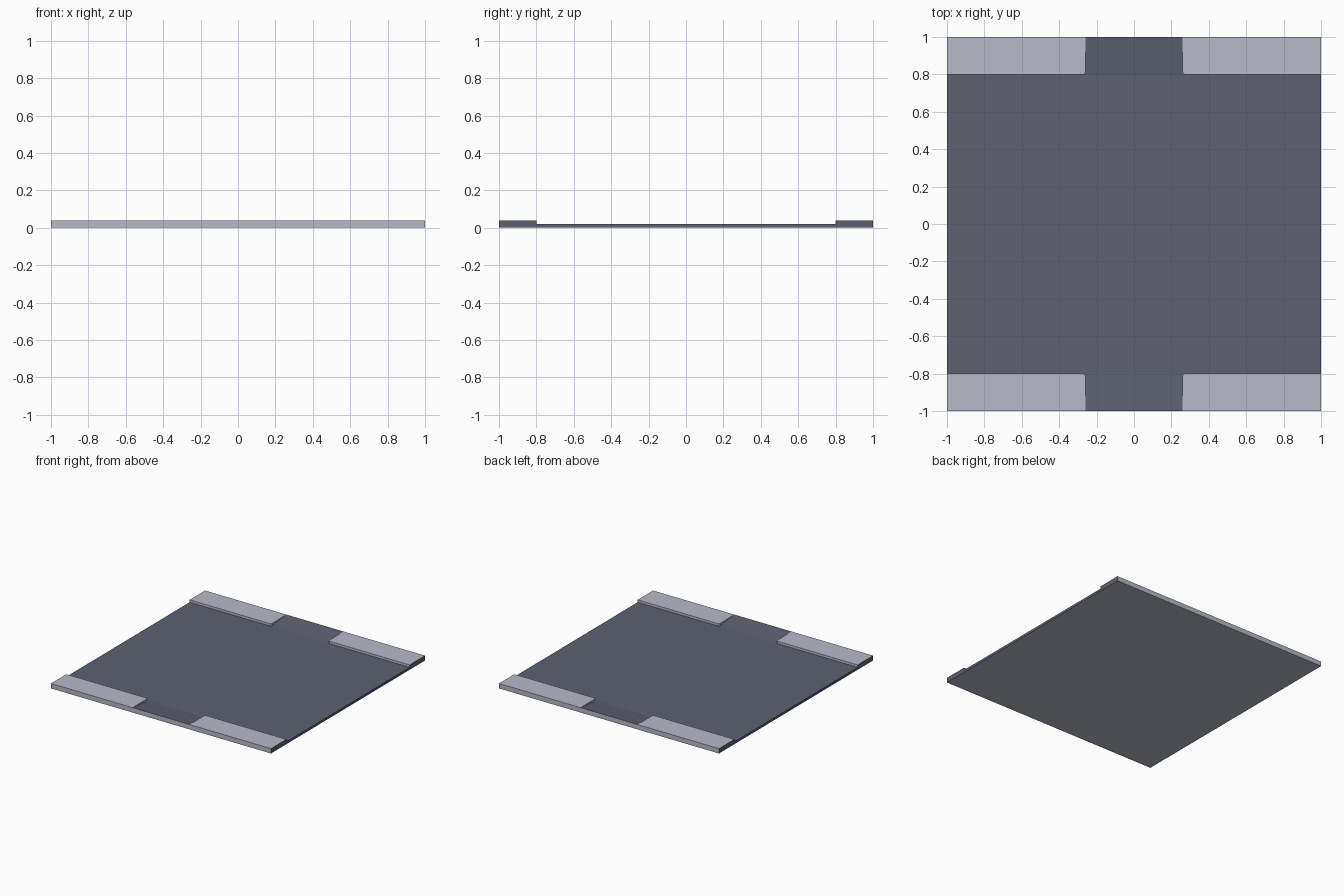
import bpy

if "Cube" in bpy.data.objects:
    bpy.data.objects.remove(bpy.data.objects["Cube"])


def material(name, rgb):
    m = bpy.data.materials.new(name)
    m.diffuse_color = (*rgb, 1.0)
    m.use_nodes = True
    m.node_tree.nodes["Principled BSDF"].inputs["Base Color"].default_value = m.diffuse_color
    return m


ASPHALT = material("dark asphalt", (0.109, 0.117, 0.165))
CONCRETE = material("light concrete", (0.479, 0.491, 0.584))

ROAD_Z, CURB_Z = 0.02, 0.04   # heights of road and pavement
EDGE, GAP, CH = 0.8, 0.26, 0.01  # curb line, half driveway width, corner cut


def quarter(name, faces):
    """Build the +x +y quarter of a part and mirror it over both axes.
    Each face is (material slot, points in counter-clockwise order)."""
    verts, polys, index = [], [], {}
    for _, pts in faces:
        poly = []
        for p in pts:
            if p not in index:
                index[p] = len(verts)
                verts.append(p)
            poly.append(index[p])
        polys.append(poly)
    mesh = bpy.data.meshes.new(name)
    mesh.from_pydata(verts, [], polys)
    mesh.materials.append(ASPHALT)
    mesh.materials.append(CONCRETE)
    for poly, (slot, _) in zip(mesh.polygons, faces):
        poly.material_index = slot
    obj = bpy.data.objects.new(name, mesh)
    bpy.context.collection.objects.link(obj)
    mod = obj.modifiers.new("mirror", 'MIRROR')
    mod.use_axis = (True, True, False)
    mod.merge_threshold = 0.0001


def wall(slot, a, b, top_a, top_b, low_a=0.0, low_b=0.0):
    """Upright face from plan point a to b, seen with a on the left."""
    return (slot, [(*a, low_a), (*b, low_b), (*b, top_b), (*a, top_a)])


# Plan points along the curb line and the driveway cut
side = (GAP + CH, EDGE)
cut = (GAP, EDGE + CH)
outer = (GAP, 1.0)
ramp_z = ROAD_Z + (CURB_Z - ROAD_Z) * CH / (1 - EDGE)

# Road bed: dark top and ends, plain underside
quarter("road", [
    (0, [(0, 0, ROAD_Z), (1, 0, ROAD_Z), (1, EDGE, ROAD_Z),
         (*side, ROAD_Z), (0, EDGE, ROAD_Z)]),
    (1, [(0, 0, 0), (0, 1, 0), (1, 1, 0), (1, 0, 0)]),
    wall(0, (1, 0), (1, EDGE), ROAD_Z, ROAD_Z),
])

# Raised pavement with a clipped corner beside the driveway
quarter("pavement", [
    (1, [(*side, CURB_Z), (1, EDGE, CURB_Z), (1, 1, CURB_Z),
         (*outer, CURB_Z), (*cut, CURB_Z)]),
    wall(1, side, (1, EDGE), CURB_Z, CURB_Z, ROAD_Z, ROAD_Z),
    wall(1, cut, side, CURB_Z, CURB_Z, ramp_z, ROAD_Z),
    (1, [(*outer, CURB_Z), (*cut, ramp_z), (*cut, CURB_Z)]),
    wall(0, (1, EDGE), (1, 1), CURB_Z, CURB_Z),
    wall(1, (1, 1), outer, CURB_Z, CURB_Z),
])

# Driveway ramp rising from the road to the outer edge
quarter("driveway_ramp", [
    (0, [(0, EDGE, ROAD_Z), (*side, ROAD_Z), (*cut, ramp_z),
         (*outer, CURB_Z), (0, 1, CURB_Z)]),
    wall(1, outer, (0, 1), CURB_Z, CURB_Z),
])
